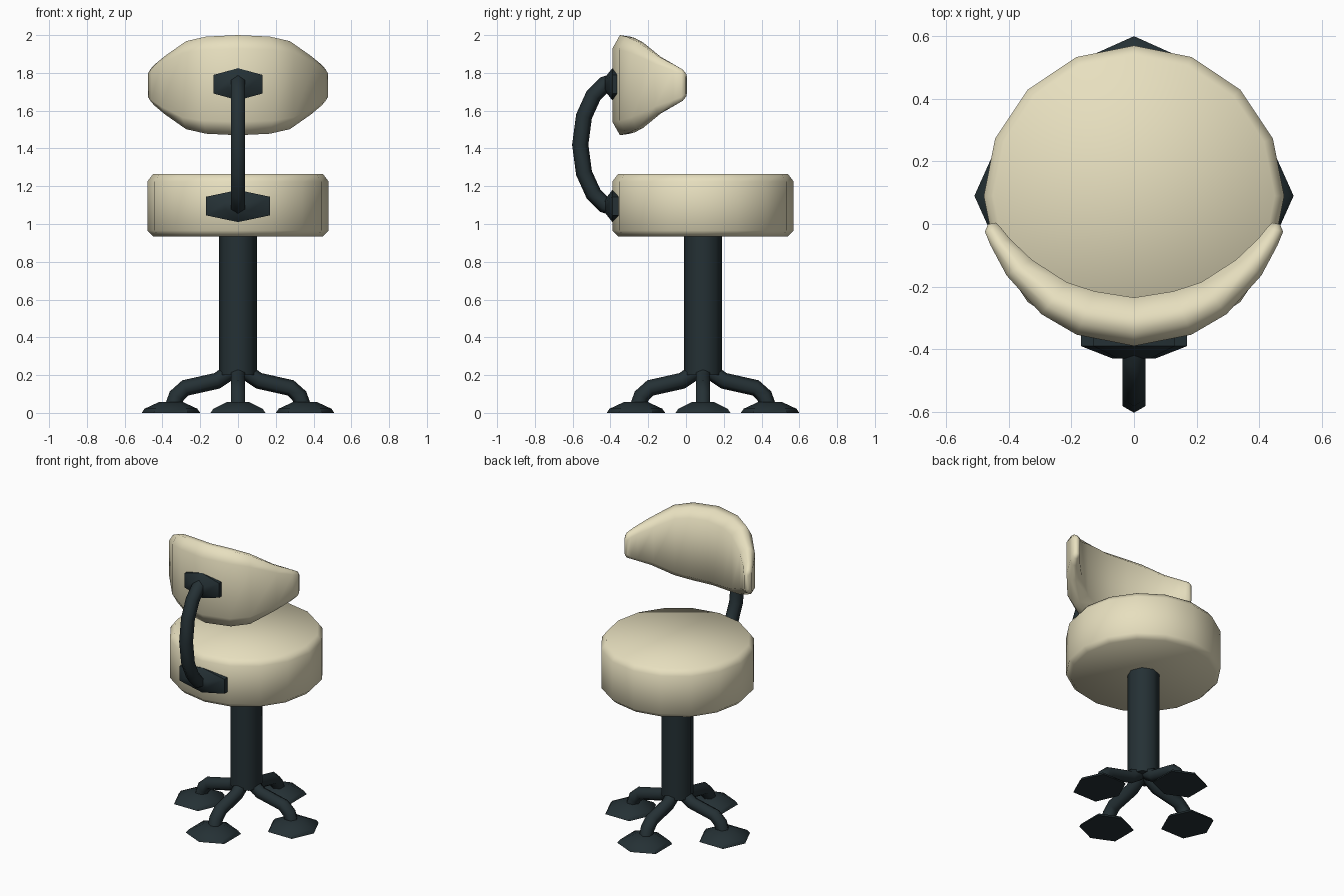
import bpy, bmesh, math
from mathutils import Vector, Matrix

if "Cube" in bpy.data.objects:
    bpy.data.objects.remove(bpy.data.objects["Cube"])

CY = 0.09  # y of the seat and column axis


def material(name, col):
    m = bpy.data.materials.new(name)
    m.diffuse_color = (*col, 1)
    m.use_nodes = True
    m.node_tree.nodes["Principled BSDF"].inputs["Base Color"].default_value = m.diffuse_color
    return m


cream = material("cream", (0.80, 0.74, 0.52))
dark = material("dark_metal", (0.018, 0.030, 0.035))


def loft(name, rings, mat, matrix=Matrix(), sharp=50):
    """Skin a list of closed rings and cap both ends."""
    bm = bmesh.new()
    vs = [[bm.verts.new(p) for p in r] for r in rings]
    n = len(vs[0])
    for a, b in zip(vs, vs[1:]):
        for i in range(n):
            j = (i + 1) % n
            bm.faces.new((a[i], a[j], b[j], b[i]))
    bm.faces.new(vs[0])
    bm.faces.new(vs[-1])
    bmesh.ops.recalc_face_normals(bm, faces=bm.faces)
    bm.transform(matrix)
    me = bpy.data.meshes.new(name)
    bm.to_mesh(me)
    bm.free()
    for p in me.polygons:
        p.use_smooth = True
    me.set_sharp_from_angle(angle=math.radians(sharp))
    me.materials.append(mat)
    ob = bpy.data.objects.new(name, me)
    bpy.context.collection.objects.link(ob)
    return ob


def turned(name, profile, sides, mat, sharp=50):
    """Upright lathed part from (radius, z) pairs."""
    rings = [[(r * math.cos(2 * math.pi * i / sides),
               r * math.sin(2 * math.pi * i / sides), z) for i in range(sides)]
             for r, z in profile]
    return loft(name, rings, mat, Matrix.Translation((0, CY, 0)), sharp)


def tube(name, path, radius, matrix):
    """Six-sided tube along a path in the local xz plane."""
    pts = [Vector((x, 0, z)) for x, z in path]
    rings = []
    for i, p in enumerate(pts):
        t = (pts[min(i + 1, len(pts) - 1)] - pts[max(i - 1, 0)]).normalized()
        nrm = Vector((-t.z, 0, t.x))
        rings.append([p + nrm * radius * math.cos(k * math.pi / 3)
                      + Vector((0, 1, 0)) * radius * math.sin(k * math.pi / 3)
                      for k in range(6)])
    return loft(name, rings, dark, matrix, 65)


def hex_dome(name, a, b, w, steps, matrix):
    """Stretched hexagon pad; steps are (scale, height)."""
    hexa = [(a, 0), (b, w), (-b, w), (-a, 0), (-b, -w), (b, -w)]
    return loft(name, [[(x * s, y * s, h) for x, y in hexa] for s, h in steps],
                dark, matrix)


# Seat cushion and column
turned("seat", [(0.45, 0.935), (0.48, 0.965), (0.48, 1.225), (0.45, 1.265)], 16, cream, 70)
turned("column", [(0.1, 0.2), (0.1, 0.95)], 8, dark)

# Four legs with hexagonal feet
for i in range(4):
    m = Matrix.Translation((0, CY, 0)) @ Matrix.Rotation(i * math.pi / 2, 4, 'Z')
    tube(f"leg_{i + 1}", [(0.03, 0.23), (0.06, 0.205), (0.11, 0.17), (0.28, 0.132),
                          (0.325, 0.09), (0.345, 0.03)], 0.043, m)
    hex_dome(f"foot_{i + 1}", 0.155, 0.09, 0.145,
             [(1, 0), (0.9, 0.022), (0.4, 0.058)],
             m @ Matrix.Translation((0.355, 0, 0)))

# Curved backrest: (angle, half height, inner radius, outer radius)
half = [(0, 0.265, 0.325, 0.48), (22.5, 0.257, 0.33, 0.48), (38, 0.233, 0.35, 0.48),
        (58, 0.155, 0.385, 0.48), (71, 0.108, 0.42, 0.485),
        (76.5, 0.085, 0.437, 0.49), (79, 0.06, 0.45, 0.475)]
rings = []
for deg, h, ri, ro in [(-d, *r) for d, *r in half[:0:-1]] + half:
    t, th = math.radians(deg), ro - ri
    upper = [(ro, h * 0.73), (ro - th * 0.26, h), (ro - th * 0.6, h * 0.97), (ri, h * 0.78)]
    section = upper + [(r, -z) for r, z in reversed(upper)]
    rings.append([(r * math.sin(t), CY - r * math.cos(t), 1.735 + z) for r, z in section])
loft("backrest", rings, cream, sharp=80)

# Bent support arm (local x points to the rear, -y)
rear = Matrix.Rotation(-math.pi / 2, 4, 'Z')
tube("support_arm", [(0.38, 1.755), (0.43, 1.74), (0.49, 1.68), (0.54, 1.57), (0.56, 1.42),
                     (0.54, 1.27), (0.49, 1.16), (0.43, 1.10), (0.38, 1.085)], 0.043, rear)

# Mounting plates on backrest and seat
for name, z, w in (("upper_plate", 1.74, 0.13), ("lower_plate", 1.095, 0.17)):
    m = Matrix.Translation((0, -0.35, z)) @ Matrix(((0, 1, 0, 0), (0, 0, -1, 0),
                                                   (1, 0, 0, 0), (0, 0, 0, 1)))
    hex_dome(name, 0.085, 0.049, w, [(1, 0), (1, 0.04), (0.4, 0.08)], m)
